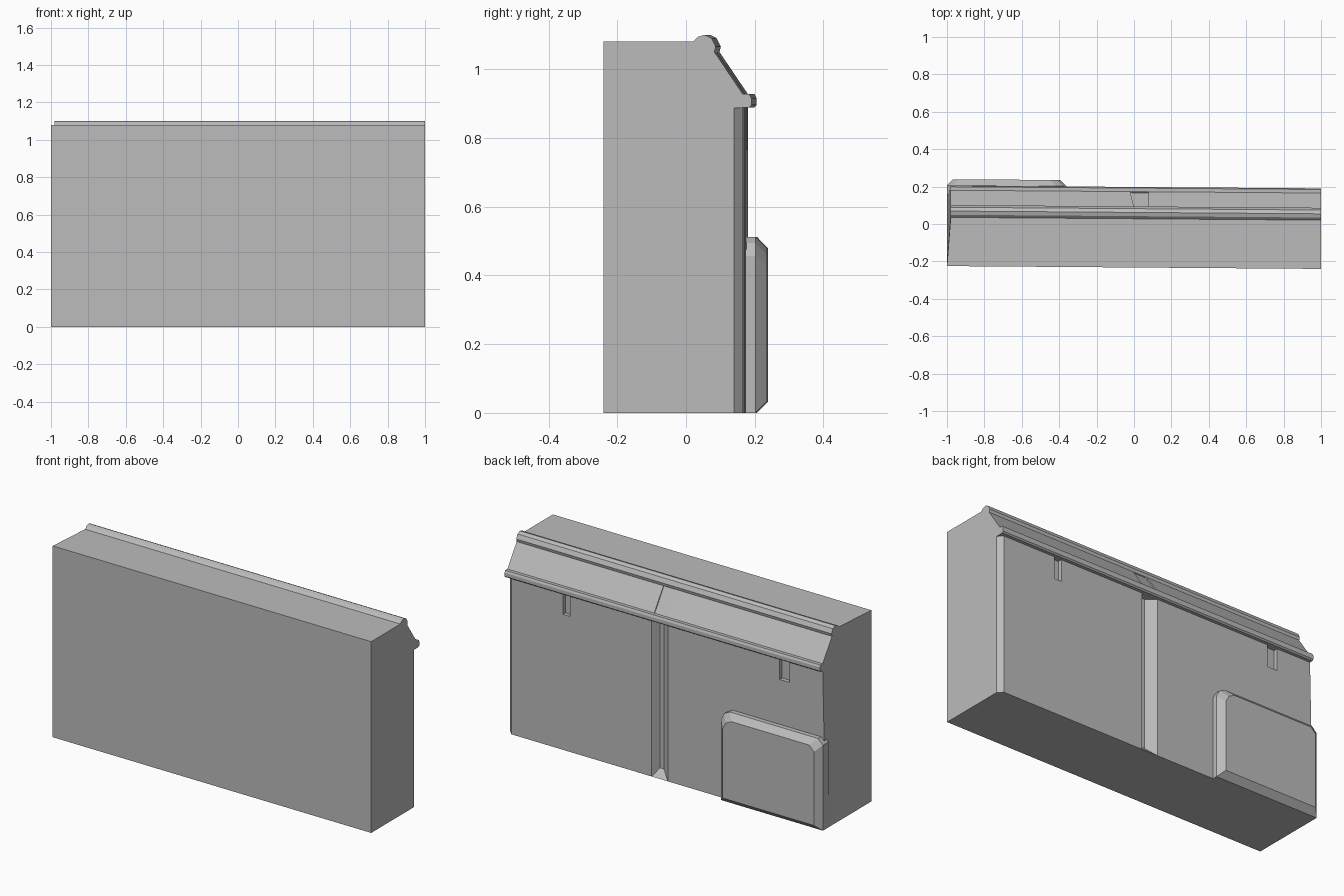
import bpy
import bmesh

cube = bpy.data.objects.get("Cube")
if cube:
    bpy.data.objects.remove(cube, do_unlink=True)

grey = bpy.data.materials.new("plain_grey")
grey.use_nodes = True
COLOR = (0.5, 0.5, 0.5, 1)
grey.diffuse_color = COLOR
grey.node_tree.nodes["Principled BSDF"].inputs["Base Color"].default_value = COLOR

WALL = 0.1725   # plane of the rear wall
EAVE = 0.888    # underside of the eave rail


def loft(name, *loops):
    """Skin a closed solid through loops with equal point counts."""
    bm = bmesh.new()
    rings = [[bm.verts.new(p) for p in loop] for loop in loops]
    for a, b in zip(rings, rings[1:]):
        for i in range(len(a)):
            j = (i + 1) % len(a)
            bm.faces.new((a[i], a[j], b[j], b[i]))
    bm.faces.new(rings[0][::-1])
    bm.faces.new(rings[-1])
    bmesh.ops.recalc_face_normals(bm, faces=bm.faces)
    mesh = bpy.data.meshes.new(name)
    bm.to_mesh(mesh)
    bm.free()
    mesh.materials.append(grey)
    obj = bpy.data.objects.new(name, mesh)
    bpy.context.collection.objects.link(obj)
    return obj


def column(name, section, z0, z1):
    return loft(name, [(x, y, z0) for x, y in section], [(x, y, z1) for x, y in section])


def cut(target, cutter):
    cutter.hide_render = True
    mod = target.modifiers.new("cut", "BOOLEAN")
    mod.operation = "DIFFERENCE"
    mod.solver = "EXACT"
    mod.object = cutter
    bpy.context.view_layer.objects.active = target
    bpy.ops.object.modifier_apply(modifier=mod.name)
    bpy.data.objects.remove(cutter, do_unlink=True)


# Wall section with ridge roll, sloping cap and eave rail
profile = [(-0.2325, 0), (-0.2325, 1.08), (0.028, 1.08), (0.042, 1.094), (0.062, 1.1),
           (0.082, 1.09), (0.094, 1.066), (0.09, 1.05), (0.173, 0.927), (0.192, 0.927),
           (0.198, 0.915), (0.198, 0.895), (0.19, EAVE), (WALL, EAVE), (WALL, 0)]
wall = loft("wall",
            [(-0.98 if y > 0 and z > 0.4 else -1, y, z) for y, z in profile],
            [(1, y, z) for y, z in profile])

# Chamfered rear corner, running to a point under the eave
corner = [(1.01, 0.1375), (0.9625, 0.185), (1.01, 0.185)]
cut(wall, column("corner_cutter", corner, -0.1, EAVE - 0.0005))

# Vertical joint with a sloping foot
mouth = [(-0.02, WALL + 0.01), (0.1, WALL + 0.01)]
deep = [(0.07, WALL - 0.04), (0.045, WALL - 0.04)]
cut(wall, loft("joint_cutter",
               [(x, y, -0.01) for x, y in mouth] + [(x, y, 0.04) for x, y in deep],
               [(x, y, EAVE - 0.0005) for x, y in mouth + deep]))

# Shallow joint panel across the sloping cap
cut(wall, loft("cap_joint_cutter", *[
    [(x0, 0.098, 1.055), (x1, 0.179, 0.933), (x1, 0.167, 0.926), (x0, 0.086, 1.047)]
    for x0, x1 in ((0, -0.02), (0.078, 0.078))]))

# Drain slots below the eave
for x, half in ((0.63, 0.022), (-0.74, 0.03)):
    slot = [(x - half, 0.15), (x + half, 0.15), (x + half, 0.184), (x - half, 0.184)]
    cut(wall, column("slot_cutter", slot, 0.765, EAVE - 0.0005))


# Raised rear block with clipped top corners and a bevelled rim
def outline(y, inset):
    x0, x1, z0, z1 = -1 + inset, -0.36 - inset, inset, 0.512 - inset
    return [(x0, y, z0), (x1, y, z0), (x1, y, z1 - 0.055), (x1 - 0.02, y, z1 - 0.018),
            (x1 - 0.055, y, z1), (x0 + 0.03, y, z1), (x0, y, z1 - 0.03)]


block = loft("rear_block", outline(0.15, 0), outline(0.199, 0), outline(0.232, 0.033))

# The whole piece runs slightly askew
for obj in (wall, block):
    for v in obj.data.vertices:
        v.co.y -= 0.0075 * v.co.x
